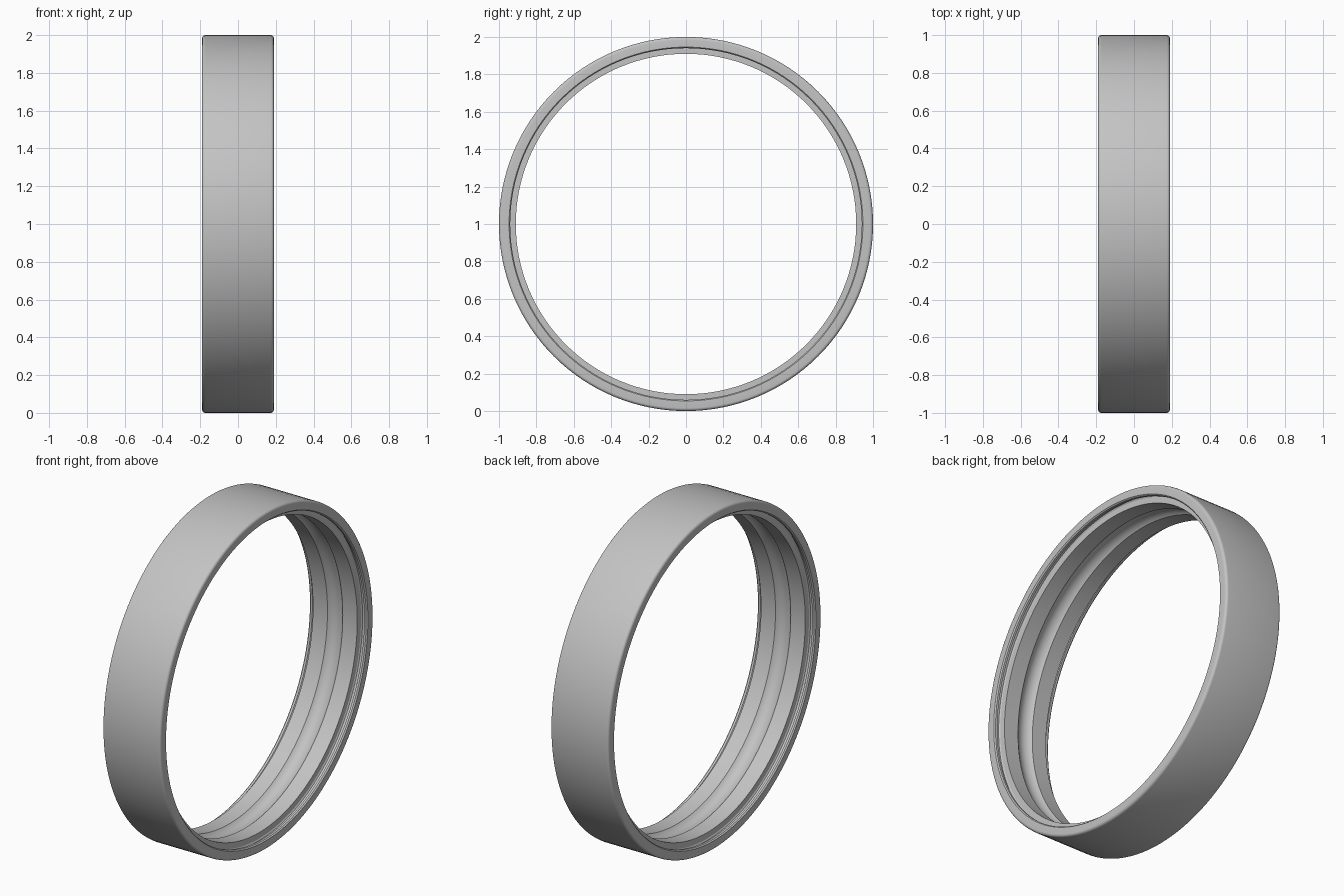
import bpy, bmesh, math
from mathutils import Matrix, Vector

cube = bpy.data.objects.get("Cube")
if cube:
    bpy.data.objects.remove(cube, do_unlink=True)

SEGMENTS = 128
HALF_WIDTH, OUTER, BORE = 0.19, 1.0, 0.91
RACE_HALF, RACE_DEPTH = 0.05, 0.022
FILLET = 0.016

steel = bpy.data.materials.new("grey steel")
steel.use_nodes = True
colour = (0.55, 0.55, 0.55, 1)
steel.diffuse_color = colour
steel.node_tree.nodes["Principled BSDF"].inputs["Base Color"].default_value = colour

# Half profile as (x, radius): race, land, shoulder, seal groove, lip, face
half = []
arc_radius = (RACE_HALF ** 2 + RACE_DEPTH ** 2) / (2 * RACE_DEPTH)
arc_angle = math.asin(RACE_HALF / arc_radius)
for i in range(7):
    a = arc_angle * i / 6
    half.append((arc_radius * math.sin(a),
                 BORE + RACE_DEPTH - arc_radius * (1 - math.cos(a))))
half += [(0.145, BORE), (0.145, 0.945), (0.15, 0.953), (0.162, 0.953),
         (0.17, 0.94), (0.183, 0.94), (HALF_WIDTH, 0.946)]

# Rounded outer edge
for i in range(6):
    a = math.pi / 2 * i / 5
    half.append((HALF_WIDTH - FILLET + FILLET * math.cos(a),
                 OUTER - FILLET + FILLET * math.sin(a)))

# Mirror to a closed section and revolve about the x axis
section = half + [(-x, r) for x, r in reversed(half[1:])]
bm = bmesh.new()
rings = []
for s in range(SEGMENTS):
    turn = Matrix.Rotation(2 * math.pi * s / SEGMENTS, 3, "X")
    rings.append([bm.verts.new(turn @ Vector((x, 0, r)) + Vector((0, 0, OUTER)))
                  for x, r in section])
count = len(section)
for s in range(SEGMENTS):
    a, b = rings[s], rings[(s + 1) % SEGMENTS]
    for i in range(count):
        j = (i + 1) % count
        bm.faces.new((a[i], a[j], b[j], b[i]))
bmesh.ops.recalc_face_normals(bm, faces=bm.faces)

mesh = bpy.data.meshes.new("bearing_outer_ring")
bm.to_mesh(mesh)
bm.free()
mesh.materials.append(steel)
ring = bpy.data.objects.new("bearing_outer_ring", mesh)
bpy.context.collection.objects.link(ring)

# Smooth shading with crisp edges
bpy.ops.object.select_all(action="DESELECT")
ring.select_set(True)
bpy.context.view_layer.objects.active = ring
bpy.ops.object.shade_smooth_by_angle(angle=math.radians(30))
